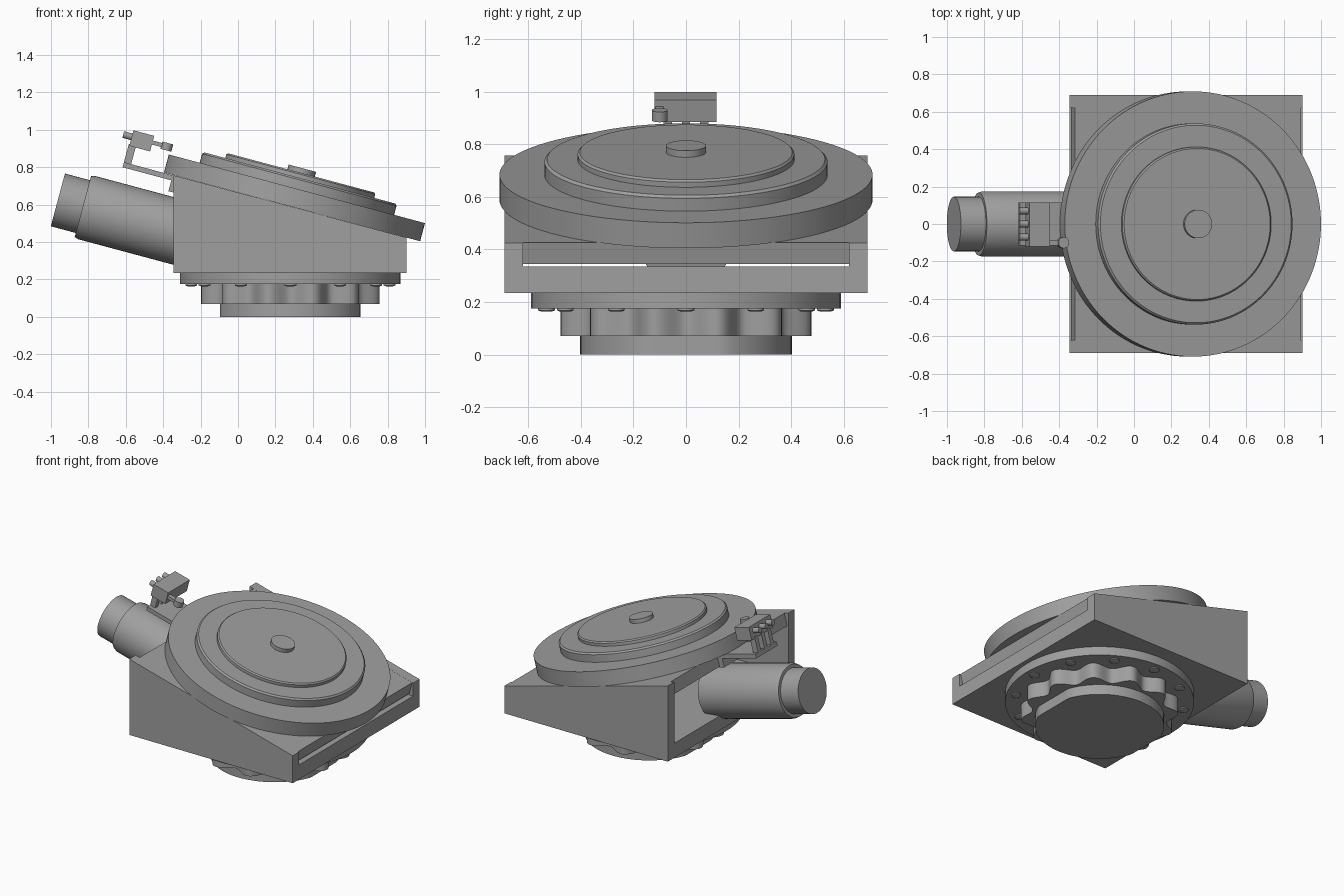
import bpy, bmesh, math
from mathutils import Matrix, Vector

if "Cube" in bpy.data.objects:
    bpy.data.objects.remove(bpy.data.objects["Cube"])

GREY = (0.35, 0.35, 0.35, 1)
metal = bpy.data.materials.new("machine_grey")
metal.use_nodes = True
metal.diffuse_color = GREY
metal.node_tree.nodes["Principled BSDF"].inputs["Base Color"].default_value = GREY

# Tilted frame: origin under the turntable, leaning 15 degrees toward +x
TILT = Matrix.Translation((0.289, 0, 0.588)) @ Matrix.Rotation(math.radians(15), 4, 'Y')
BASE = Matrix.Translation((0.28, 0, 0))
ALONG_X = Matrix.Rotation(math.radians(-90), 4, 'Y')   # local z -> -x


def finish(name, bm, matrix):
    bmesh.ops.recalc_face_normals(bm, faces=bm.faces)
    bm.transform(matrix)
    mesh = bpy.data.meshes.new(name)
    bm.to_mesh(mesh)
    bm.free()
    mesh.materials.append(metal)
    ob = bpy.data.objects.new(name, mesh)
    bpy.context.collection.objects.link(ob)
    bpy.ops.object.select_all(action='DESELECT')
    ob.select_set(True)
    bpy.context.view_layer.objects.active = ob
    bpy.ops.object.shade_smooth_by_angle(angle=math.radians(30))
    return ob


def box(name, x, y, z, matrix=Matrix()):
    bm = bmesh.new()
    bmesh.ops.create_cube(bm, size=1)
    size = [b - a for a, b in (x, y, z)]
    mid = [(a + b) / 2 for a, b in (x, y, z)]
    bm.transform(Matrix.Translation(mid) @ Matrix.Diagonal((*size, 1)))
    return finish(name, bm, matrix)


def prism(name, outline, offset, matrix=Matrix()):
    """Extrude a closed 3D outline along an offset."""
    bm = bmesh.new()
    face = bm.faces.new([bm.verts.new(p) for p in outline])
    ext = bmesh.ops.extrude_face_region(bm, geom=[face], use_keep_orig=True)
    moved = [g for g in ext["geom"] if isinstance(g, bmesh.types.BMVert)]
    bmesh.ops.translate(bm, verts=moved, vec=Vector(offset))
    return finish(name, bm, matrix)


def lathe(name, profile, matrix=Matrix(), segs=96):
    """Turn (radius, height) points about z and cap both ends."""
    bm = bmesh.new()
    rings = [[bm.verts.new((r * math.cos(t), r * math.sin(t), h))
              for t in (2 * math.pi * i / segs for i in range(segs))] for r, h in profile]
    for a, b in zip(rings, rings[1:]):
        for i in range(segs):
            j = (i + 1) % segs
            bm.faces.new((a[i], a[j], b[j], b[i]))
    bm.faces.new(rings[0])
    bm.faces.new(rings[-1])
    return finish(name, bm, matrix)


# Foot: round pad with flat left and right sides
foot = []
for i in range(96):
    t = 2 * math.pi * i / 96
    foot.append((max(-0.375, min(0.375, 0.402 * math.cos(t))), 0.402 * math.sin(t), 0))
prism("foot_pad", foot, (0, 0, 0.075), BASE)

# Twelve-lobed collar, with valleys facing the bolts
lobes = []
for i in range(192):
    t = 2 * math.pi * i / 192
    r = 0.458 - 0.034 * math.cos(12 * t)
    lobes.append((r * math.cos(t), r * math.sin(t), 0.07))
prism("lobed_collar", lobes, (0, 0, 0.11), BASE)

# Mounting flange and its bolts
lathe("mounting_flange", [(0.59, 0.175), (0.59, 0.236)], BASE)
for k in range(12):
    t = math.radians(30 * k)
    pos = Matrix.Translation((0.53 * math.cos(t), 0.53 * math.sin(t), 0))
    lathe(f"flange_bolt_{k + 1}", [(0.018, 0.163), (0.032, 0.168), (0.032, 0.18)], BASE @ pos, 20)

# Wedge housing: floor, two side walls and a tilted top plate, open at both ends
box("housing_floor", (-0.345, 0.9), (-0.65, 0.65), (0.235, 0.335))
for name, y0, y1 in (("right_wall", -0.69, -0.62), ("left_wall", 0.62, 0.69)):
    prism(name, [(-0.345, y0, 0.235), (0.9, y0, 0.235), (0.9, y0, 0.424), (-0.345, y0, 0.757)],
          (0, y1 - y0, 0))
box("housing_top", (-0.625, 0.625), (-0.63, 0.63), (-0.085, -0.001), TILT)

# Turntable in steps, with the centre hub
lathe("turntable", [(0.709, 0), (0.709, 0.1)], TILT, 160)
lathe("middle_step", [(0.538, 0.09), (0.538, 0.15), (0.528, 0.16)], TILT, 128)
lathe("upper_step", [(0.412, 0.15), (0.412, 0.18), (0.404, 0.188)], TILT, 128)
lathe("centre_hub", [(0.076, 0.18), (0.076, 0.214)], TILT, 48)

# Drive motor entering the open end
motor = TILT @ Matrix.Translation((0, 0, -0.288)) @ ALONG_X
lathe("motor_body", [(0.175, 0.45), (0.175, 1.06), (0.168, 1.081)], motor, 72)
lathe("motor_cap", [(0.146, 1.05), (0.146, 1.219)], motor, 72)

# Sensor bracket, posts and switch block
box("bracket_plate", (-0.93, -0.63), (-0.115, 0.115), (-0.03, -0.002), TILT)
box("bracket_foot", (-0.66, -0.62), (-0.115, 0.115), (-0.09, -0.01), TILT)
box("switch_block", (-0.925, -0.81), (-0.12, 0.115), (0.09, 0.176), TILT)
for k, y in enumerate((-0.07, 0, 0.07)):
    box(f"switch_post_{k + 1}", (-0.93, -0.89), (y - 0.016, y + 0.016), (-0.01, 0.1), TILT)
    pin = TILT @ Matrix.Translation((0, y, 0.14)) @ ALONG_X
    lathe(f"switch_pin_{k + 1}", [(0.018, 0.9), (0.018, 0.972)], pin, 16)

# Roller arm touching the rim
box("roller_arm", (-0.82, -0.73), (-0.115, -0.085), (0.128, 0.15), TILT)
lathe("roller", [(0.03, 0.118), (0.03, 0.158)],
      TILT @ Matrix.Translation((-0.73, -0.1, 0)), 24)
